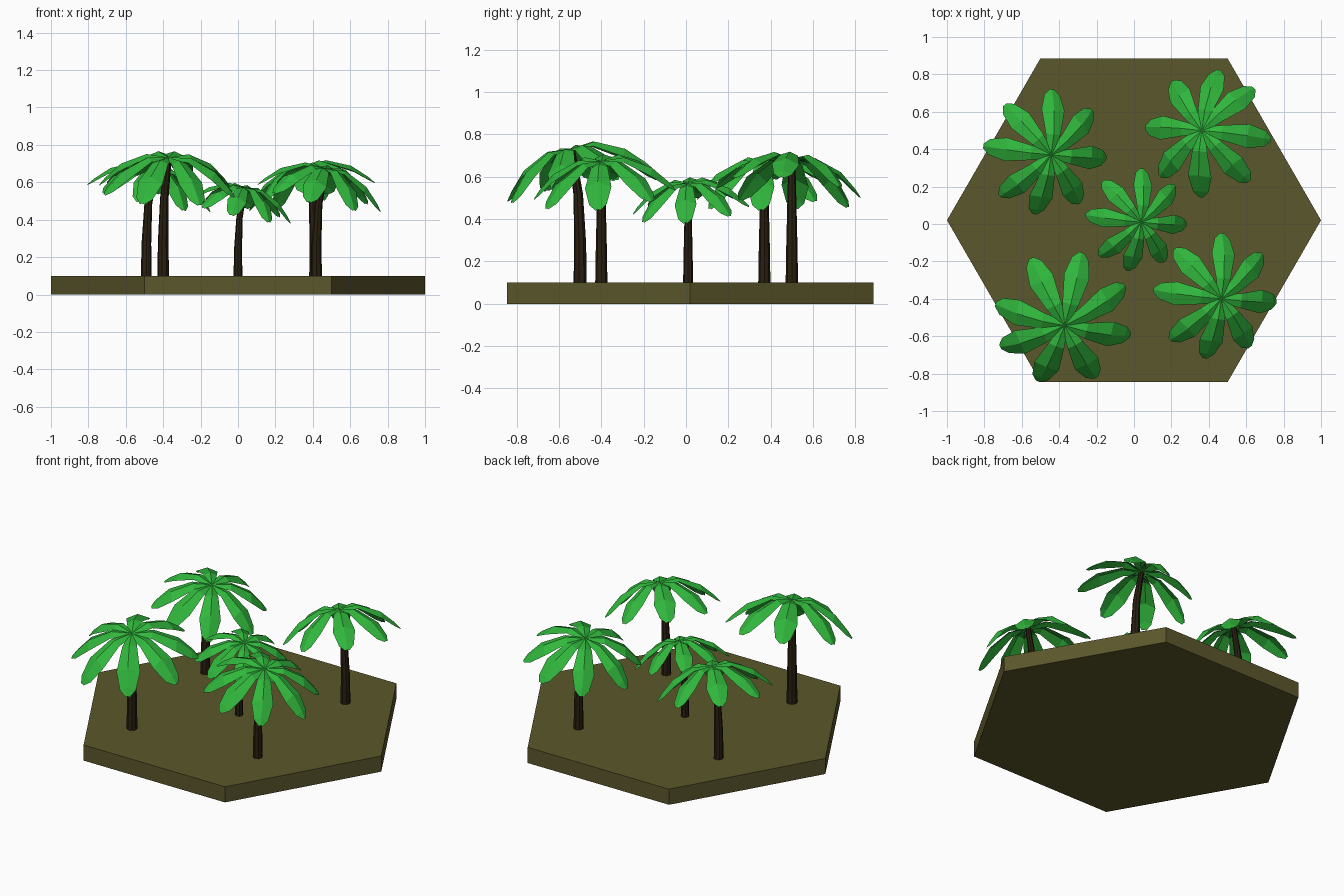
import bpy, bmesh
from math import radians, cos, sin, pi
from mathutils import Matrix, Vector

old = bpy.data.objects.get("Cube")
if old:
    bpy.data.objects.remove(old)


def material(name, rgb):
    m = bpy.data.materials.new(name)
    m.use_nodes = True
    m.diffuse_color = (*rgb, 1)
    m.node_tree.nodes["Principled BSDF"].inputs["Base Color"].default_value = (*rgb, 1)
    return m


earth = material("olive earth", (0.105, 0.095, 0.025))
bark = material("dark bark", (0.022, 0.014, 0.005))
green = material("palm green", (0.03, 0.47, 0.045))


def finish(bm, name, mat):
    mesh = bpy.data.meshes.new(name)
    bm.to_mesh(mesh)
    bm.free()
    mesh.materials.append(mat)
    obj = bpy.data.objects.new(name, mesh)
    bpy.context.collection.objects.link(obj)
    return obj


# Hexagonal ground slab
GROUND = 0.1
CENTRE_Y = 0.02
bm = bmesh.new()
corners = [bm.verts.new((cos(i * pi / 3), CENTRE_Y + sin(i * pi / 3), 0)) for i in range(6)]
base = bm.faces.new(corners)
top = bmesh.ops.extrude_face_region(bm, geom=[base])["geom"]
bmesh.ops.translate(bm, vec=(0, 0, GROUND), verts=[v for v in top if isinstance(v, bmesh.types.BMVert)])
bmesh.ops.recalc_face_normals(bm, faces=bm.faces)
finish(bm, "ground_slab", earth)

# Trunk rings: sideways bend, height, radius
TRUNK = [(0, -0.01, 0.029), (0, 0.17, 0.026), (0.01, 0.38, 0.021), (0.045, 0.57, 0.016)]
TRUNK_SIDES = 8
# Leaf stations: reach, height, half width, drop of the edges below the ridge
LEAF = [(0, 0, 0.018, 0.006), (0.11, 0.008, 0.04, 0.016),
        (0.235, -0.05, 0.063, 0.028), (0.31, -0.125, 0.042, 0.018), (0.338, -0.162, 0.012, 0.004)]
LEAF_ANGLES = [-6, 41, 84, 131, 174, 224, 261, 305]


def trunk():
    bm = bmesh.new()
    rings = []
    for x, z, r in TRUNK:
        rings.append([bm.verts.new((x + r * cos(2 * pi * i / TRUNK_SIDES),
                                    r * sin(2 * pi * i / TRUNK_SIDES), z))
                      for i in range(TRUNK_SIDES)])
    for a, b in zip(rings, rings[1:]):
        for i in range(TRUNK_SIDES):
            j = (i + 1) % TRUNK_SIDES
            bm.faces.new((a[i], a[j], b[j], b[i]))
    bm.faces.new(rings[-1])
    bm.faces.new(rings[0][::-1])
    return bm


def crown():
    bm = bmesh.new()
    # The crown leans the same way the trunk bends
    lean = Matrix.Rotation(radians(13), 4, Vector((0.42, 0.91, 0)))
    place = Matrix.Translation((0.047, 0, 0.575)) @ lean
    for angle in LEAF_ANGLES:
        m = place @ Matrix.Rotation(radians(angle), 4, "Z")
        rows = [[bm.verts.new(m @ Vector(p)) for p in
                 ((r, -w, z - d), (r, 0, z), (r, w, z - d))] for r, z, w, d in LEAF]
        for a, b in zip(rows, rows[1:]):
            for i in range(2):
                bm.faces.new((a[i], b[i], b[i + 1], a[i + 1]))
    return bm


# Palms: name, x, y, scale, turn in degrees
PALMS = [("back_left", -0.49, 0.37, 1.0, 0),
         ("back_right", 0.41, 0.5, 1.02, 180),
         ("middle", 0, 0.01, 0.82, 0),
         ("front_left", -0.4, -0.5, 1.1, -56),
         ("front_right", 0.42, -0.4, 1.0, 0)]
for name, x, y, s, turn in PALMS:
    m = (Matrix.Translation((x, y, GROUND)) @ Matrix.Rotation(radians(turn), 4, "Z")
         @ Matrix.Scale(s, 4))
    for part, build, mat in (("trunk", trunk, bark), ("leaves", crown, green)):
        bm = build()
        bm.transform(m)
        finish(bm, f"{name}_palm_{part}", mat)
